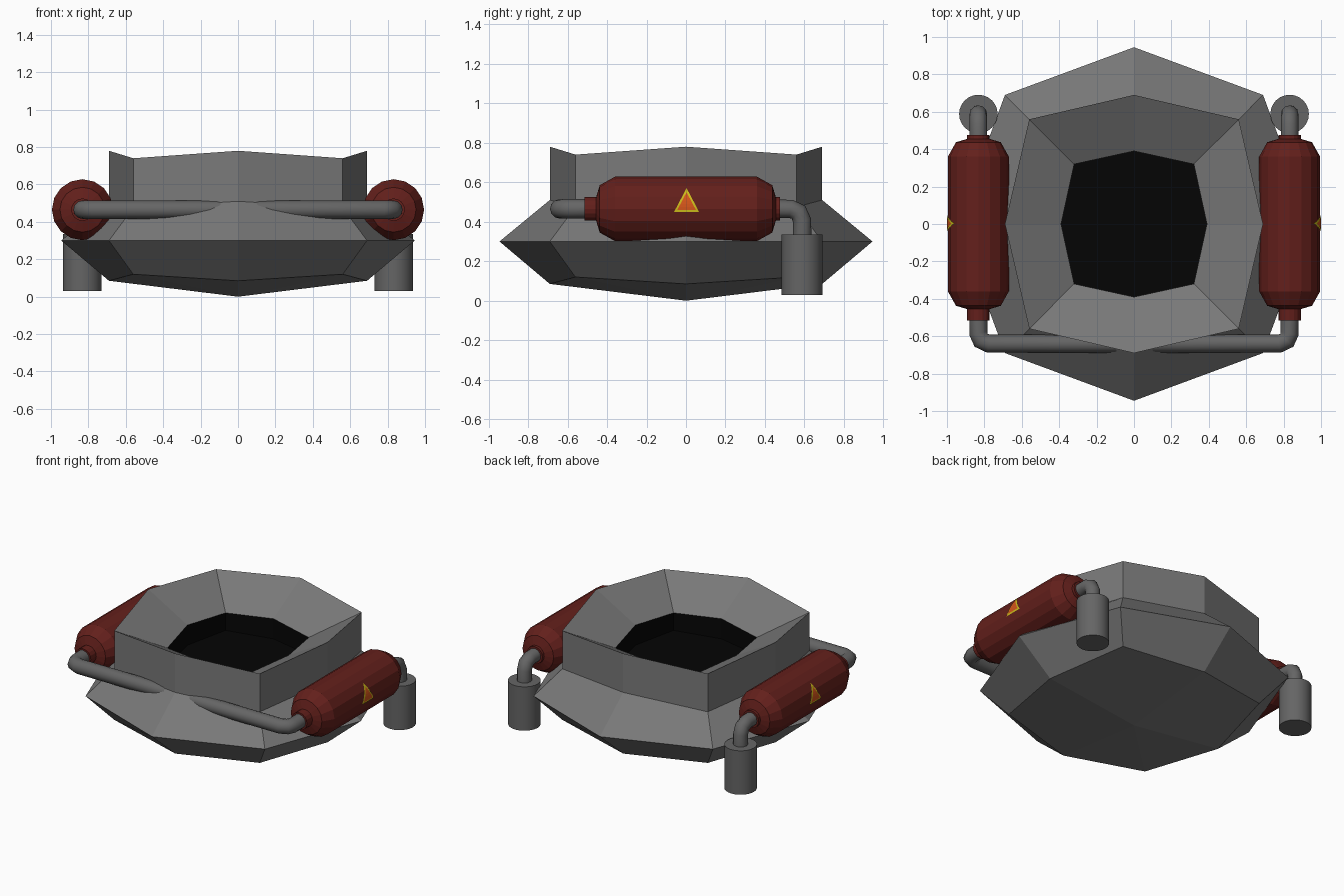
import bpy, bmesh, math
from mathutils import Vector

if "Cube" in bpy.data.objects:
    bpy.data.objects.remove(bpy.data.objects["Cube"])


def material(name, rgb):
    m = bpy.data.materials.new(name)
    m.diffuse_color = (*rgb, 1)
    m.use_nodes = True
    m.node_tree.nodes["Principled BSDF"].inputs["Base Color"].default_value = m.diffuse_color
    return m


GREY = material("dark_grey", (0.19, 0.19, 0.19))
PIPE_GREY = material("pipe_grey", (0.13, 0.13, 0.13))
RED = material("dark_red", (0.125, 0.014, 0.011))
BLACK = material("black", (0.0015, 0.0015, 0.0015))
YELLOW = material("yellow", (0.6, 0.5, 0.01))
ORANGE = material("orange", (0.65, 0.09, 0.01))


def finish(name, bm, mat, smooth=None):
    me = bpy.data.meshes.new(name)
    bm.to_mesh(me)
    bm.free()
    ob = bpy.data.objects.new(name, me)
    bpy.context.collection.objects.link(ob)
    me.materials.append(mat)
    if smooth:
        bpy.ops.object.select_all(action='DESELECT')
        ob.select_set(True)
        bpy.context.view_layer.objects.active = ob
        bpy.ops.object.shade_smooth_by_angle(angle=math.radians(smooth))
    return ob


def skin(bm, rings):
    """Bridge consecutive closed rings of equal size."""
    loops = [[bm.verts.new(p) for p in r] for r in rings]
    for a, b in zip(loops, loops[1:]):
        n = len(a)
        for i in range(n):
            j = (i + 1) % n
            bm.faces.new((a[i], a[j], b[j], b[i]))
    return loops


def octagon(axis, diag, z_axis, z_diag):
    """Octagonal ring with separate axis and diagonal corners."""
    pts = []
    for i in range(8):
        a = i * math.pi / 4
        if i % 2 == 0:
            pts.append((axis * math.cos(a), axis * math.sin(a), z_axis))
        else:
            pts.append((math.copysign(diag, math.cos(a)), math.copysign(diag, math.sin(a)), z_diag))
    return pts


def lathe(name, profile, origin, along_y, sides, mat, smooth=None):
    """Solid of revolution from (radius, position) pairs along y or z."""
    bm = bmesh.new()
    rings = []
    for r, t in profile:
        ring = []
        for i in range(sides):
            a = 2 * math.pi * i / sides
            u, v = r * math.cos(a), r * math.sin(a)
            ring.append(Vector(origin) + Vector((u, t, v) if along_y else (u, v, t)))
        rings.append(ring)
    loops = skin(bm, rings)
    bm.faces.new(loops[0])
    bm.faces.new(loops[-1])
    bmesh.ops.recalc_face_normals(bm, faces=bm.faces)
    return finish(name, bm, mat, smooth)


def pipe(name, pts, radius):
    cu = bpy.data.curves.new(name, 'CURVE')
    cu.dimensions = '3D'
    cu.bevel_depth = radius
    cu.bevel_resolution = 4
    cu.use_fill_caps = True
    cu.materials.append(PIPE_GREY)
    sp = cu.splines.new('POLY')
    sp.points.add(len(pts) - 1)
    for p, co in zip(sp.points, pts):
        p.co = (*co, 1)
    ob = bpy.data.objects.new(name, cu)
    bpy.context.collection.objects.link(ob)
    return ob


# Faceted body: belly, flange, wall, rim and sloping bowl
bm = bmesh.new()
loops = skin(bm, [
    octagon(0.69, 0.56, 0.085, 0.12),
    octagon(0.945, 0.69, 0.30, 0.30),
    octagon(0.69, 0.56, 0.51, 0.475),
    octagon(0.69, 0.56, 0.78, 0.74),
    octagon(0.39, 0.32, 0.61, 0.592),
])
tip = bm.verts.new((0, 0, 0))
base = loops[0]
for i in range(8):
    bm.faces.new((base[(i + 1) % 8], base[i], tip))
finish("body", bm, GREY)

# Dark hollow in the middle
bm = bmesh.new()
loops = skin(bm, [octagon(0.39, 0.32, 0.61, 0.592), octagon(0.39, 0.32, 0.47, 0.47)])
bm.faces.new(loops[-1])
finish("dark_hollow", bm, BLACK)

TX, TZ, TR = 0.832, 0.465, 0.163
for side, s in (("left", -1), ("right", 1)):
    x = s * TX
    # Tank with bevelled shoulders and collars
    lathe("tank_" + side, [(0.06, -0.515), (0.06, -0.455), (0.12, -0.437), (TR, -0.36),
                           (TR, 0.36), (0.12, 0.437), (0.06, 0.455), (0.06, 0.475)],
          (x, 0, TZ), True, 16, RED)
    # Rear elbow and exhaust canister
    pipe("rear_elbow_" + side, [(x, 0.44, TZ), (x, 0.53, TZ), (x, 0.57, 0.448),
                                (x, 0.588, 0.405), (x, 0.588, 0.31)], 0.047)
    lathe("canister_" + side, [(0.103, 0.03), (0.103, 0.335)], (x, 0.588, 0), False, 24, PIPE_GREY, 30)
    # Warning triangle wrapped on the tank: yellow with a smaller orange one on top
    for name, k, lift, mat in (("border", 1.0, 0.003, YELLOW), ("centre", 0.74, 0.005, ORANGE)):
        bm = bmesh.new()
        rows = []
        for i in range(7):
            t = i / 6
            z = 0.49 + k * (-0.04 + 0.12 * t)
            w = 0.063 * k * (1 - t) + 0.0002
            px = TX + math.sqrt((TR + lift) ** 2 - (z - TZ) ** 2)
            rows.append([bm.verts.new((s * px, 0.003 + d * w, z)) for d in (-s, s)])
        for a, b in zip(rows, rows[1:]):
            bm.faces.new((a[0], a[1], b[1], b[0]))
        finish(f"warning_{name}_{side}", bm, mat)

# Front pipe linking both tanks through the body wall
half = [(TX, -0.49, TZ), (TX, -0.585, TZ), (0.817, -0.622, TZ), (0.775, -0.64, TZ), (0.2, -0.64, TZ)]
pipe("front_pipe", half + [(-px, py, pz) for px, py, pz in reversed(half)], 0.049)
